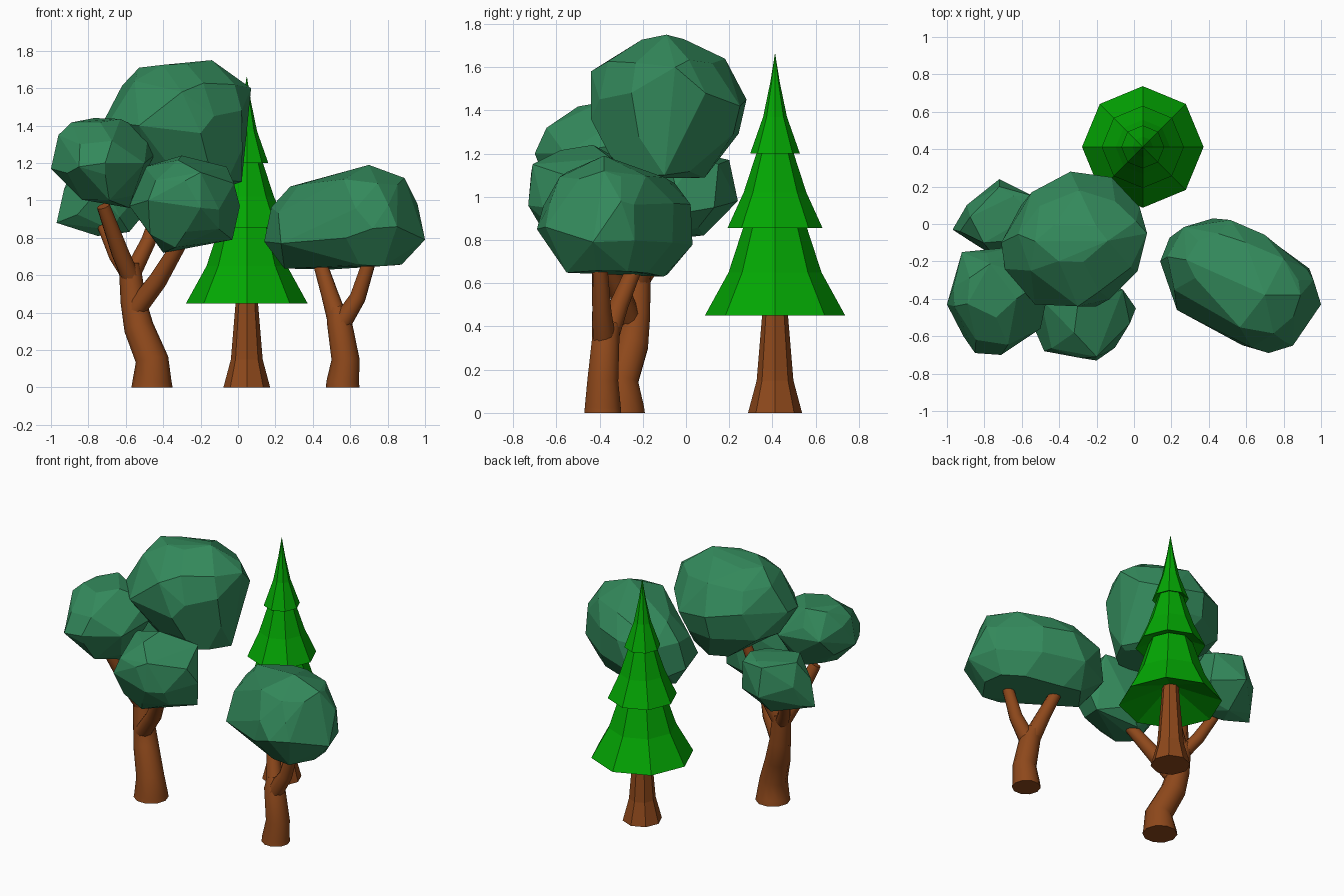
import bpy, bmesh, random
from math import sin, cos, tau, radians

scene = bpy.context.scene
cube = bpy.data.objects.get("Cube")
if cube:
    bpy.data.objects.remove(cube, do_unlink=True)


def make_material(name, color):
    mat = bpy.data.materials.new(name)
    mat.use_nodes = True
    mat.diffuse_color = color
    bsdf = next(n for n in mat.node_tree.nodes if n.type == 'BSDF_PRINCIPLED')
    bsdf.inputs["Base Color"].default_value = color
    return mat


leaf = make_material("leaf green", (.033, .25, .105, 1))
needle = make_material("needle green", (.001, .39, .001, 1))
bark = make_material("bark brown", (.27, .065, .011, 1))


def finish(name, bm, mat):
    bmesh.ops.recalc_face_normals(bm, faces=bm.faces)
    mesh = bpy.data.meshes.new(name)
    bm.to_mesh(mesh)
    bm.free()
    mesh.materials.append(mat)
    obj = bpy.data.objects.new(name, mesh)
    scene.collection.objects.link(obj)
    return obj


def leaf_clump(name, seed, layers, corners, sides=8):
    """Faceted hull around jittered elliptical layers (z, x, y, x radius, y radius)
    and a few outer corners (x, y, z)."""
    rng = random.Random(seed)
    bm = bmesh.new()
    for z, x, y, rx, ry in layers:
        phase = rng.random()
        for i in range(sides):
            a = tau * (i + phase + rng.uniform(-.2, .2)) / sides
            k = rng.uniform(.97, 1.06)
            bm.verts.new((x + k * rx * cos(a), y + k * ry * sin(a),
                          z + rng.uniform(-.02, .02)))
    for corner in corners:
        bm.verts.new(corner)
    hull = bmesh.ops.convex_hull(bm, input=bm.verts)
    inside = {v for v in hull["geom_interior"] if isinstance(v, bmesh.types.BMVert)}
    bmesh.ops.delete(bm, geom=list(inside), context='VERTS')
    bmesh.ops.dissolve_limit(bm, angle_limit=radians(9), verts=bm.verts, edges=bm.edges)
    return finish(name, bm, leaf)


def limb(name, points):
    """Round tapered limb through points (x, y, z, radius)."""
    curve = bpy.data.curves.new(name, 'CURVE')
    curve.dimensions = '3D'
    curve.bevel_depth = 1
    curve.bevel_resolution = 3
    curve.use_fill_caps = True
    spline = curve.splines.new('POLY')
    spline.points.add(len(points) - 1)
    for p, (x, y, z, r) in zip(spline.points, points):
        p.co = (x, y, z, 1)
        p.radius = r
    curve.materials.append(bark)
    obj = bpy.data.objects.new(name, curve)
    scene.collection.objects.link(obj)
    bpy.ops.object.select_all(action='DESELECT')
    obj.select_set(True)
    bpy.context.view_layer.objects.active = obj
    bpy.ops.object.convert(target='MESH')
    bpy.ops.object.shade_smooth_by_angle(angle=radians(50))


def lathe(name, profile, mat, center=(.047, .412), sides=8):
    """Eight-sided turned shape from a (radius, z) profile."""
    bm = bmesh.new()
    rings = []
    for r, z in profile:
        rings.append([bm.verts.new((center[0] + r * cos(tau * i / sides),
                                    center[1] + r * sin(tau * i / sides), z))
                      for i in range(sides)])
    for low, high in zip(rings, rings[1:]):
        for i in range(sides):
            j = (i + 1) % sides
            bm.faces.new((low[i], low[j], high[j], high[i]))
    bm.faces.new(rings[0])
    bm.faces.new(rings[-1])
    bmesh.ops.remove_doubles(bm, verts=bm.verts, dist=.0005)
    return finish(name, bm, mat)


# Pine: flared trunk and three skirts with hollow undersides
lathe("pine_trunk", [(.125, 0), (.085, .15), (.06, .45), (.05, .6)], bark)
lathe("pine_lower_skirt", [(.05, .56), (.325, .45), (.215, .65), (.14, .88)], needle)
lathe("pine_middle_skirt", [(.05, .92), (.22, .855), (.145, 1.02), (.08, 1.22)], needle)
lathe("pine_top_skirt", [(.03, 1.24), (.115, 1.2), (.055, 1.37), (.022, 1.53), (.001, 1.66)], needle)

# Large broadleaf tree: bent trunk and four branches
limb("large_trunk", [(-.46, -.295, 0, .11), (-.46, -.295, .03, .105),
                     (-.46, -.305, .15, .088), (-.53, -.25, .32, .08),
                     (-.56, -.23, .46, .068), (-.58, -.22, .66, .058)])
limb("large_left_branch", [(-.57, -.23, .58, .05), (-.63, -.29, .72, .048),
                           (-.72, -.39, .97, .036)])
limb("large_back_branch", [(-.57, -.23, .58, .045), (-.65, -.15, .7, .04),
                           (-.72, -.06, .86, .032)])
limb("large_upper_branch", [(-.58, -.22, .58, .048), (-.48, -.18, .78, .04),
                            (-.36, -.14, 1.12, .032)])
limb("large_front_branch", [(-.56, -.25, .4, .055), (-.43, -.31, .57, .05),
                            (-.31, -.41, .77, .038)])

# Large tree foliage
leaf_clump("large_crown", 4, [
    (1.1, -.22, -.12, .2, .2), (1.29, -.31, -.09, .34, .32),
    (1.47, -.32, -.09, .36, .34), (1.62, -.29, -.1, .32, .28),
    (1.71, -.32, -.1, .2, .11)],
    [(.07, -.05, 1.6), (.02, -.1, 1.1), (-.71, -.1, 1.44),
     (-.69, -.24, 1.42), (-.14, -.09, 1.75), (-.3, -.44, 1.58),
     (.03, .09, 1.48), (-.12, .25, 1.42), (-.34, .28, 1.45),
     (-.2, -.44, 1.36), (-.53, -.43, 1.4), (-.47, -.25, 1.15)], 9)
leaf_clump("left_clump", 11, [
    (1.02, -.7, -.42, .14, .16), (1.14, -.74, -.42, .24, .25),
    (1.32, -.73, -.39, .23, .25), (1.43, -.76, -.36, .14, .14)],
    [(-1, -.43, 1.17), (-.96, -.44, 1.35), (-.85, -.69, 1.18),
     (-.71, -.7, 1.2), (-.5, -.56, 1.2), (-.58, -.4, .96),
     (-.45, -.32, 1.24), (-.92, -.15, 1.27), (-.48, -.3, 1.36),
     (-.62, -.12, 1.25)], 6)
leaf_clump("front_clump", 7, [
    (.76, -.33, -.46, .1, .12), (.85, -.26, -.47, .21, .19),
    (.97, -.28, -.5, .27, .21), (1.1, -.28, -.5, .25, .21),
    (1.2, -.3, -.45, .14, .13)],
    [(-.2, -.73, .96), (-.48, -.68, 1), (-.2, -.71, 1.15), (.01, -.45, .97),
     (-.03, -.4, .79), (-.06, -.35, 1.18), (-.3, -.43, 1.24),
     (-.5, -.4, 1.18), (-.58, -.45, .97), (-.4, -.45, .72),
     (-.47, -.58, .82)], 6)
leaf_clump("back_clump", 5, [
    (.84, -.68, .0, .12, .08), (.91, -.71, .0, .21, .13),
    (1.04, -.71, .02, .21, .17), (1.17, -.7, .02, .18, .14)],
    [(-.97, -.03, .88), (-.93, -.04, 1.06), (-.72, .24, .98),
     (-.72, .2, 1.17), (-.54, .15, 1.15), (-.52, .13, .95),
     (-.75, -.02, .81), (-.75, -.17, 1.05)], 6)

# Small broadleaf tree: trunk and two branches
limb("small_trunk", [(.56, -.385, 0, .09), (.56, -.385, .03, .087),
                     (.575, -.385, .15, .075), (.54, -.37, .36, .066),
                     (.53, -.35, .42, .05)])
limb("small_left_branch", [(.54, -.37, .34, .058), (.49, -.31, .5, .046),
                           (.43, -.23, .69, .036)])
limb("small_right_branch", [(.55, -.38, .34, .055), (.64, -.39, .48, .044),
                            (.71, -.4, .7, .035)])

# Small tree foliage: one long crown leaning forward on its left
leaf_clump("small_crown", 3, [
    (.65, .41, -.22, .16, .14), (.78, .42, -.22, .27, .24),
    (.95, .46, -.22, .29, .25), (1.07, .46, -.2, .18, .14),
    (.65, .72, -.37, .16, .19), (.79, .68, -.36, .29, .3),
    (.97, .67, -.36, .28, .29), (1.1, .69, -.37, .2, .22)],
    [(.72, -.69, .85), (.85, -.65, .86), (1, -.43, .79), (.96, -.3, .98),
     (.7, -.38, 1.19), (.89, -.38, 1.12), (.14, -.2, .78),
     (.23, -.46, .77), (.39, -.53, .82), (.54, -.62, .84)])
